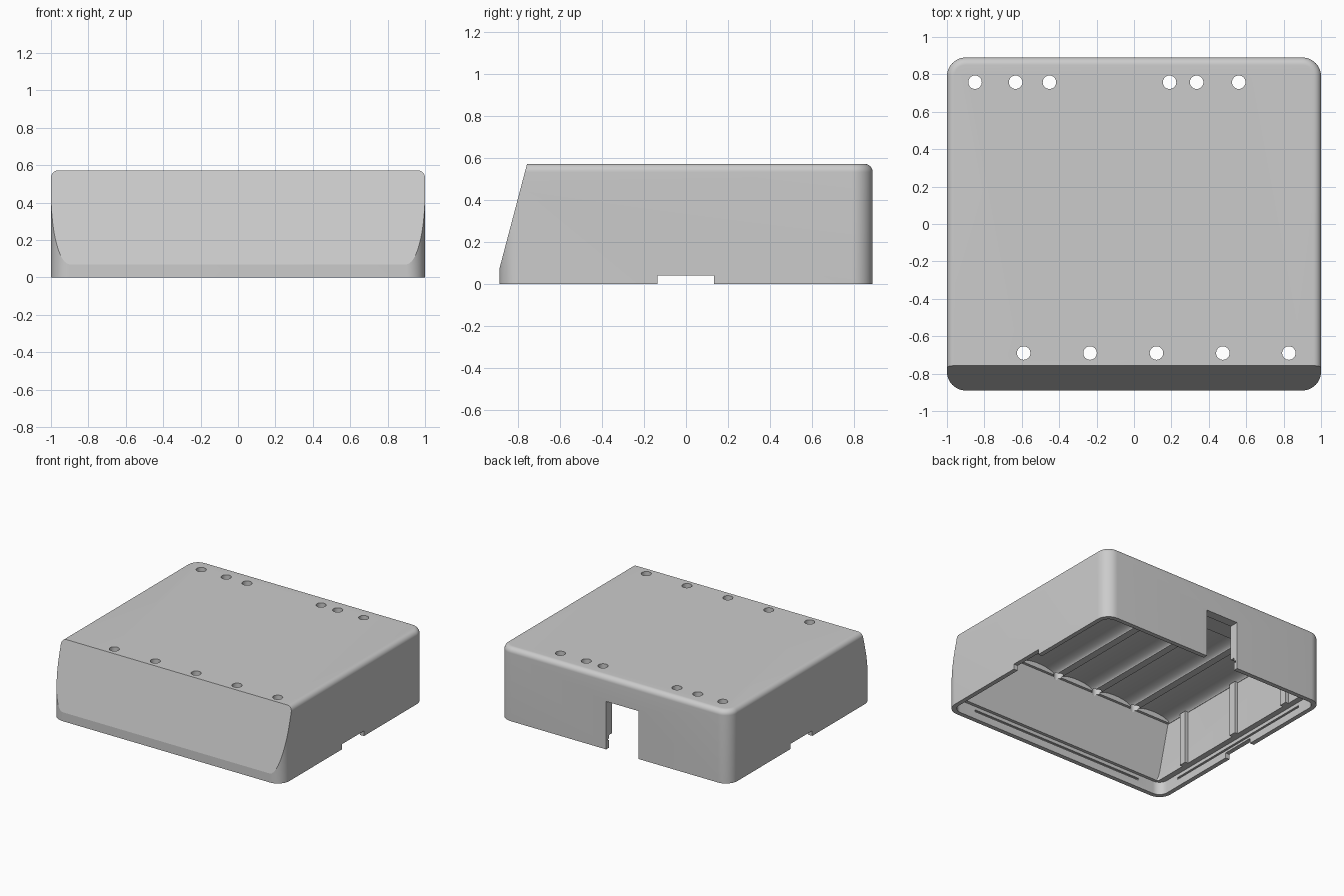
import bpy, bmesh, math
from mathutils import Matrix, Vector

if "Cube" in bpy.data.objects:
    bpy.data.objects.remove(bpy.data.objects["Cube"], do_unlink=True)

grey = bpy.data.materials.new("matte_grey")
grey.use_nodes = True
grey.diffuse_color = (0.6, 0.6, 0.6, 1)
grey.node_tree.nodes["Principled BSDF"].inputs["Base Color"].default_value = (0.6, 0.6, 0.6, 1)


def finish(bm, name):
    bmesh.ops.recalc_face_normals(bm, faces=bm.faces)
    mesh = bpy.data.meshes.new(name)
    bm.to_mesh(mesh)
    bm.free()
    mesh.materials.append(grey)
    obj = bpy.data.objects.new(name, mesh)
    bpy.context.collection.objects.link(obj)
    return obj


def block(name, x, y, z, corner=0, top=0, slope_y=None):
    """Box from ranges, with rounded corners and an optional sloping front cut."""
    bm = bmesh.new()
    bmesh.ops.create_cube(bm, size=1)
    for v in bm.verts:
        v.co = [r[0] if c < 0 else r[1] for c, r in zip(v.co, (x, y, z))]
    if corner:
        edges = [e for e in bm.edges if abs(e.verts[0].co.z - e.verts[1].co.z) > 1e-4]
        bmesh.ops.bevel(bm, geom=edges, offset=corner, segments=10, profile=0.5, affect='EDGES')
    if top:
        edges = [e for e in bm.edges if min(v.co.z for v in e.verts) > z[1] - 1e-4]
        bmesh.ops.bevel(bm, geom=edges, offset=top, segments=10, profile=0.5, affect='EDGES')
    if slope_y is not None:
        bmesh.ops.bisect_plane(bm, geom=bm.verts[:] + bm.edges[:] + bm.faces[:],
                               plane_co=(0, slope_y, 0.07), plane_no=(0, -0.505, 0.133),
                               clear_outer=True)
        bmesh.ops.holes_fill(bm, edges=[e for e in bm.edges if e.is_boundary])
    return finish(bm, name)


def rod(name, centre, radii, length, along_y=False):
    """Elliptical rod, upright or lying front to back."""
    bm = bmesh.new()
    turn = Matrix.Rotation(math.pi / 2, 4, 'X') if along_y else Matrix()
    shape = Matrix.Diagonal((radii[0], radii[1], length, 1))
    bmesh.ops.create_cone(bm, cap_ends=True, segments=48, radius1=1, radius2=1, depth=1,
                          matrix=Matrix.Translation(Vector(centre)) @ turn @ shape)
    return finish(bm, name)


def cut(target, cutter):
    mod = target.modifiers.new("cut", 'BOOLEAN')
    mod.operation = 'DIFFERENCE'
    mod.solver = 'EXACT'
    mod.object = cutter
    bpy.context.view_layer.objects.active = target
    bpy.ops.object.modifier_apply(modifier=mod.name)
    bpy.data.objects.remove(cutter, do_unlink=True)


# Outer shell with sloping front
shell = block("case_shell", (-1, 1), (-0.89, 0.89), (0, 0.573), 0.1, 0.04, slope_y=-0.89)

# Hollow inside and wider recess for the base plate
cut(shell, block("cavity", (-0.92, 0.92), (-0.83, 0.82), (0.05, 0.515), 0.02, 0, slope_y=-0.838))
cut(shell, block("base_recess", (-0.965, 0.965), (-0.855, 0.855), (-0.1, 0.1), 0.07))

# Shallow cell troughs in the ceiling only
for i in range(5):
    cut(shell, rod("cell_trough", (-0.768 + 0.355 * i, -0.1, 0.51), (0.15, 0.045), 1.2, True))

# Front and back rows of holes through the top
for x in (-0.59, -0.235, 0.12, 0.475, 0.828):
    cut(shell, rod("front_hole", (x, -0.69, 0.5), (0.036, 0.036), 0.4))
for x in (-0.85, -0.633, -0.452, 0.19, 0.335, 0.56):
    cut(shell, rod("back_hole", (x, 0.758, 0.5), (0.036, 0.036), 0.4))

# Back opening and side notches
cut(shell, block("back_opening", (-0.21, 0.07), (0.7, 1), (-0.1, 0.376)))
cut(shell, block("side_notch", (-1.2, 1.2), (-0.137, 0.133), (-0.1, 0.04)))

# Snap grooves around the inside of the rim
cut(shell, block("long_groove", (-0.76, 0.76), (-0.87, 0.87), (0.058, 0.073)))
cut(shell, block("short_groove", (-0.98, 0.98), (-0.67, 0.67), (0.058, 0.073)))

# Upright ribs on both inner side walls
parts = [shell]
for side, label in ((-1, "right"), (1, "left")):
    for n, y in enumerate((-0.53, 0.02, 0.58)):
        xs = sorted((side * 0.925, side * 0.895))
        parts.append(block(f"{label}_rib_{n + 1}", xs, (y - 0.03, y + 0.03), (0.1, 0.52)))

bpy.ops.object.select_all(action='DESELECT')
for obj in parts:
    obj.select_set(True)
bpy.context.view_layer.objects.active = shell
bpy.ops.object.shade_smooth_by_angle(angle=math.radians(12))
